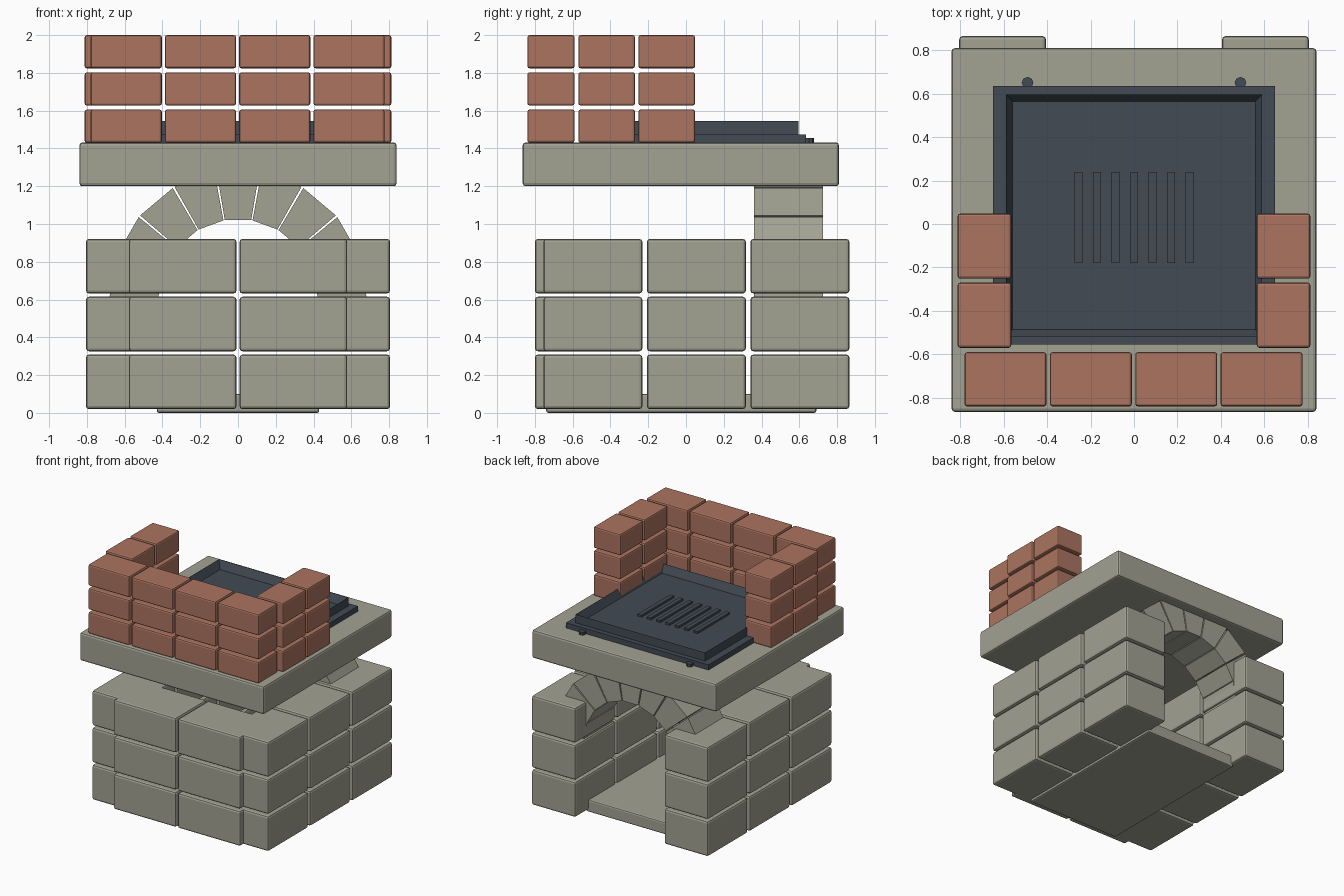
import bpy, bmesh
from math import radians
from mathutils import Matrix, Vector

cube = bpy.data.objects.get("Cube")
if cube:
    bpy.data.objects.remove(cube, do_unlink=True)


def material(name, rgb):
    m = bpy.data.materials.new(name)
    m.use_nodes = True
    m.diffuse_color = (*rgb, 1)
    m.node_tree.nodes["Principled BSDF"].inputs["Base Color"].default_value = (*rgb, 1)
    return m


stone = material("grey stone", (0.36, 0.36, 0.29))
clay = material("red clay brick", (0.41, 0.175, 0.115))
iron = material("dark iron", (0.054, 0.07, 0.09))


def finish(name, bm, mat):
    bmesh.ops.recalc_face_normals(bm, faces=bm.faces)
    mesh = bpy.data.meshes.new(name)
    bm.to_mesh(mesh)
    bm.free()
    mesh.materials.append(mat)
    ob = bpy.data.objects.new(name, mesh)
    bpy.context.collection.objects.link(ob)
    return ob


def box_mesh(xs, ys, zs):
    bm = bmesh.new()
    bmesh.ops.create_cube(bm, size=1)
    for v in bm.verts:
        v.co = Vector([sum(r) / 2 + c * (r[1] - r[0]) for r, c in zip((xs, ys, zs), v.co)])
    return bm


def box(name, xs, ys, zs, mat, bevel=0.0):
    ob = finish(name, box_mesh(xs, ys, zs), mat)
    if bevel:
        mod = ob.modifiers.new("soft edges", "BEVEL")
        mod.width = bevel
        mod.segments = 2
    return ob


def mirrored(r, side):
    return tuple(sorted((r[0] * side, r[1] * side)))


SIDES = ((1, "left"), (-1, "right"))

# Hearth floor
box("hearth_floor", (-0.43, 0.43), (-0.74, 0.69), (0, 0.10), stone, 0.012)

# Stone base: three courses, two side walls and a front wall
for course in range(3):
    z = 0.02 + course * 0.306
    zs = (z, z + 0.289)
    for side, label in SIDES:
        for i in range(3):
            y = -0.755 + i * 0.548
            box(f"{label}_base_block", mirrored((0.405, 0.805), side),
                (y, y + 0.524), zs, stone, 0.016)
        box(f"front_base_block_{label}", mirrored((0.008, 0.578), side),
            (-0.80, -0.40), zs, stone, 0.016)

# Arch of nine tapered stones over the rear opening
for i in range(-4, 5):
    bm = box_mesh((-0.5, 0.5), (0.36, 0.725), (0.417, 0.672))
    for v in bm.verts:
        v.co.x *= 0.225 if v.co.z > 0.5 else 0.14
    turn = Matrix.Translation((0, 0, 0.603)) @ Matrix.Rotation(radians(20 * i), 4, "Y")
    bmesh.ops.transform(bm, matrix=turn, verts=bm.verts)
    finish("arch_stone", bm, stone)

# Worktop slab
box("worktop_slab", (-0.84, 0.84), (-0.865, 0.81), (1.20, 1.432), stone, 0.016)

# Brick windbreak: three courses, four bricks in front and two on each side
for course in range(3):
    z = 1.43 + course * 0.197
    zs = (z, z + 0.176)
    for i in range(4):
        x = -0.78 + i * 0.393
        box("front_brick", (x, x + 0.377), (-0.84, -0.59), zs, clay, 0.012)
    for side, label in SIDES:
        for y in (-0.57, -0.252):
            box(f"{label}_brick", mirrored((0.565, 0.812), side),
                (y, y + 0.3), zs, clay, 0.012)

# Iron grill: base plate, recessed tray, ribs and rear pegs
box("grill_base", (-0.65, 0.65), (-0.555, 0.635), (1.43, 1.475), iron)
bm = box_mesh((-0.59, 0.59), (-0.517, 0.595), (1.47, 1.545))
top = max(bm.faces, key=lambda f: f.calc_center_median().z)
bmesh.ops.inset_region(bm, faces=[top], thickness=0.045)
bmesh.ops.translate(bm, verts=top.verts, vec=(0, 0, -0.065))
finish("grill_tray", bm, iron)
for i in range(-3, 4):
    x = i * 0.085
    box("grill_rib", (x - 0.018, x + 0.018), (-0.18, 0.24), (1.475, 1.497), iron)
for side, label in SIDES:
    bm = bmesh.new()
    bmesh.ops.create_cone(bm, cap_ends=True, segments=8, radius1=0.027, radius2=0.027,
                          depth=0.03, matrix=Matrix.Translation((0.49 * side, 0.65, 1.441)))
    finish(f"{label}_grill_peg", bm, iron)
